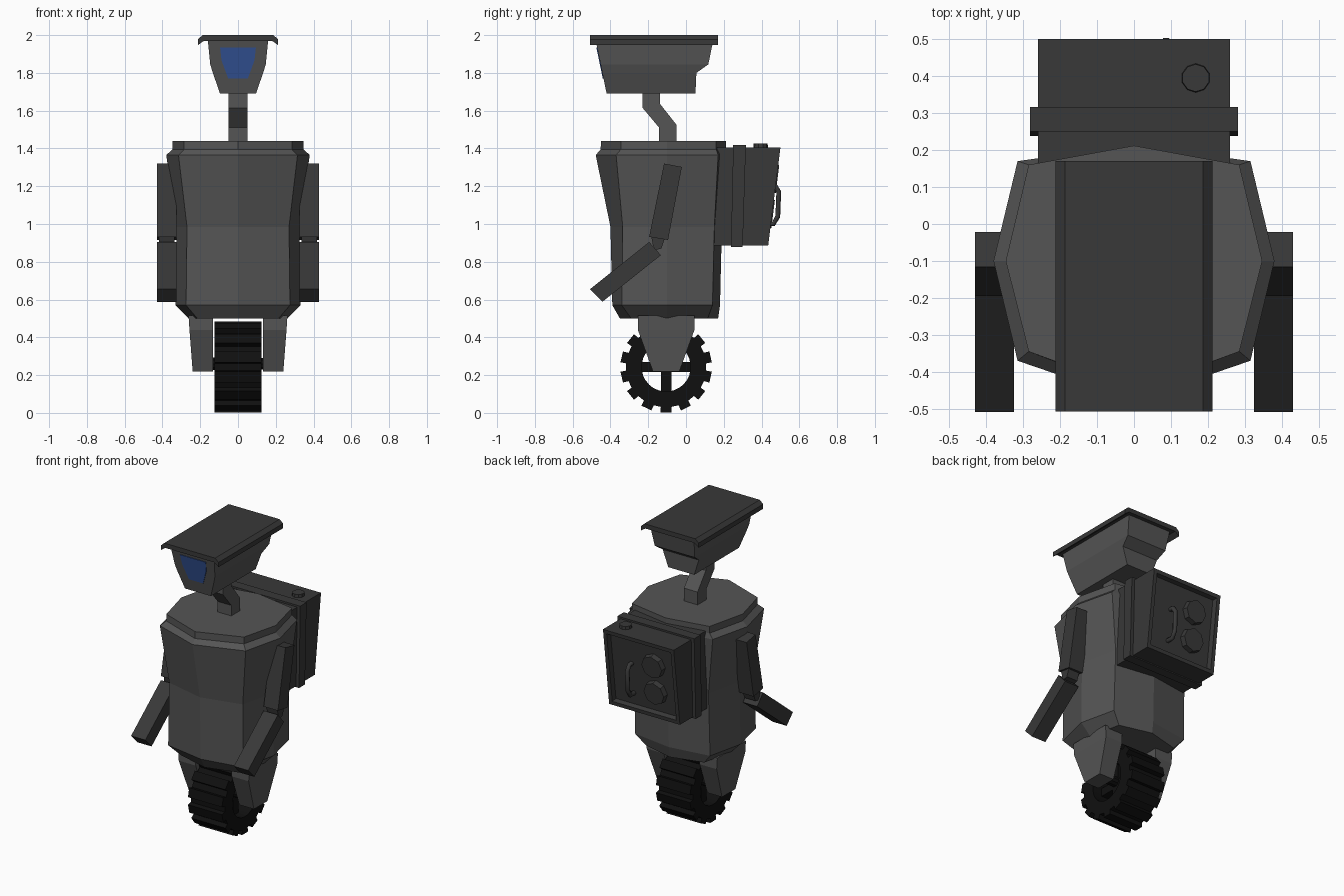
import bpy, bmesh, math

if "Cube" in bpy.data.objects:
    bpy.data.objects.remove(bpy.data.objects["Cube"])


def material(name, color):
    m = bpy.data.materials.new(name)
    m.diffuse_color = (*color, 1)
    m.use_nodes = True
    m.node_tree.nodes["Principled BSDF"].inputs["Base Color"].default_value = m.diffuse_color
    return m


GREY = material("grey", (0.09, 0.09, 0.09))
DARK = material("dark_grey", (0.04, 0.04, 0.04))
BLACK = material("black_rubber", (0.005, 0.005, 0.005))
BLUE = material("blue_glass", (0.035, 0.09, 0.32))


def finish(name, bm, mat, mirror=False):
    bmesh.ops.recalc_face_normals(bm, faces=bm.faces)
    me = bpy.data.meshes.new(name)
    bm.to_mesh(me)
    bm.free()
    me.materials.append(mat)
    ob = bpy.data.objects.new(name, me)
    bpy.context.collection.objects.link(ob)
    if mirror:
        ob.modifiers.new("mirror", "MIRROR")
    return ob


def loft_bm(rings):
    bm = bmesh.new()
    vs = [[bm.verts.new(p) for p in r] for r in rings]
    n = len(rings[0])
    for a, b in zip(vs, vs[1:]):
        for i in range(n):
            j = (i + 1) % n
            bm.faces.new((a[i], a[j], b[j], b[i]))
    bm.faces.new(vs[0])
    bm.faces.new(vs[-1])
    bmesh.ops.recalc_face_normals(bm, faces=bm.faces)
    return bm


def loft(name, rings, mat, mirror=False):
    return finish(name, loft_bm(rings), mat, mirror)


def side_rings(profile, x0, x1):
    """A (y, z) profile swept from x0 to x1."""
    return [[(x, y, z) for y, z in profile] for x in (x0, x1)]


def rect(z, x0, x1, y0, y1):
    return [(x0, y0, z), (x1, y0, z), (x1, y1, z), (x0, y1, z)]


def cylinder(name, r, depth, sides, loc, rot, mat):
    bm = bmesh.new()
    bmesh.ops.create_cone(bm, cap_ends=True, segments=sides,
                          radius1=r, radius2=r * 0.93, depth=depth)
    ob = finish(name, bm, mat)
    ob.location, ob.rotation_euler = loc, rot
    return ob


# Body: eight-sided barrel with a lipped top
def octagon(z, xs, xc, yf, ycf, ycb, yb):
    half = [(xc, ycf), (xs, -0.1), (xc, ycb)]
    pts = [(0, yf)] + half + [(0, yb)] + [(-x, y) for x, y in half[::-1]]
    return [(x, y, z) for x, y in pts]


loft("body", [
    octagon(0.50, 0.26, 0.215, -0.35, -0.29, 0.115, 0.17),
    octagon(0.57, 0.33, 0.275, -0.39, -0.34, 0.14, 0.18),
    octagon(0.985, 0.325, 0.27, -0.40, -0.335, 0.15, 0.19),
    octagon(1.365, 0.38, 0.315, -0.478, -0.37, 0.17, 0.215),
    octagon(1.395, 0.347, 0.285, -0.452, -0.345, 0.16, 0.212),
    octagon(1.44, 0.347, 0.285, -0.45, -0.345, 0.16, 0.212)], GREY)

# Neck: bent square post
loft("neck", side_rings([(-0.23, 1.70), (-0.23, 1.615), (-0.142, 1.51), (-0.142, 1.43),
                         (-0.05, 1.43), (-0.05, 1.525), (-0.137, 1.635), (-0.137, 1.70)],
                        -0.05, 0.05), GREY)

# Head: camera housing, sheet roof and window
loft("head", [rect(1.69, -0.095, 0.095, -0.42, 0.05),
              rect(1.80, -0.133, 0.133, -0.443, 0.055),
              rect(1.845, -0.147, 0.147, -0.452, 0.118),
              rect(1.975, -0.16, 0.16, -0.479, 0.145)], GREY)

roof = [(0.187, 2.0), (0.212, 1.978), (0.212, 1.947), (0.197, 1.958), (0.18, 1.97)]
roof += [(-x, z) for x, z in roof[::-1]]
loft("roof", [[(x, y, z) for x, z in roof] for y in (-0.507, 0.17)], DARK)

glass = [(0.095, 1.935), (0.087, 1.865), (0.052, 1.77)]
glass += [(-x, z) for x, z in glass[::-1]]
loft("window", [[(x, -0.42 - 0.207 * (z - 1.69) + d, z) for x, z in glass]
                for d in (-0.004, 0.01)], BLUE)

# Arms: upper arm, elbow and forearm
loft("upper_arms", side_rings([(-0.116, 1.32), (-0.022, 1.302), (-0.095, 0.915),
                               (-0.195, 0.932)], 0.325, 0.43), DARK, True)
loft("elbows", side_rings([(-0.185, 0.94), (-0.11, 0.93), (-0.13, 0.87), (-0.17, 0.86)],
                          0.337, 0.418), DARK, True)
loft("forearms", side_rings([(-0.508, 0.655), (-0.443, 0.588), (-0.133, 0.835),
                             (-0.195, 0.905)], 0.325, 0.43), DARK, True)

# Fork legs beside the wheel
loft("fork_legs", [rect(0.22, 0.132, 0.24, -0.175, -0.035),
                   rect(0.44, 0.132, 0.257, -0.255, 0.045),
                   rect(0.515, 0.132, 0.262, -0.255, 0.045)], GREY, True)

# Wheel: toothed ring tyre, spokes and axle
CY, CZ = -0.105, 0.243
TEETH, HOLE = 14, 0.13
bm = bmesh.new()
loops = []
for i in range(TEETH):
    for off, r in ((-0.3, 0.213), (-0.27, 0.243), (0.27, 0.243), (0.3, 0.213)):
        a = -math.pi / 2 + (i + off) * math.tau / TEETH
        c, s = math.cos(a), math.sin(a)
        loops.append([bm.verts.new((x, CY + q * c, CZ + q * s))
                      for x, q in ((-0.125, r), (0.125, r), (0.125, HOLE), (-0.125, HOLE))])
for a, b in zip(loops, loops[1:] + loops[:1]):
    for k in range(4):
        m = (k + 1) % 4
        bm.faces.new((a[k], a[m], b[m], b[k]))
finish("tyre", bm, BLACK)

loft("spoke_upright", [rect(z, -0.06, 0.06, CY - 0.027, CY + 0.027)
                       for z in (CZ - 0.14, CZ + 0.14)], BLACK)
loft("spoke_level", [rect(z, -0.06, 0.06, CY - 0.14, CY + 0.14)
                     for z in (CZ - 0.027, CZ + 0.027)], BLACK)
cylinder("axle", 0.035, 0.3, 10, (0, CY, 0.26), (0, math.pi / 2, 0), BLACK)

# Backpack: slanted box with a recessed rear panel
bm = loft_bm(side_rings([(0.14, 1.405), (0.50, 1.405), (0.435, 0.885), (0.14, 0.885)],
                        -0.26, 0.26))
rear = max(bm.faces, key=lambda f: f.normal.y)
bmesh.ops.inset_region(bm, faces=[rear], thickness=0.035)
bmesh.ops.inset_region(bm, faces=[rear], thickness=0.01, depth=-0.03)
finish("backpack", bm, DARK)

loft("backpack_band", side_rings([(0.25, 1.417), (0.317, 1.417), (0.30, 0.878),
                                  (0.238, 0.878)], -0.282, 0.282), DARK)
cylinder("backpack_cap", 0.04, 0.03, 10, (0.167, 0.395, 1.41), (0, 0, 0), DARK)


def panel_y(z):
    return 0.405 + 0.125 * (z - 0.885)


tilt = -math.pi / 2 - math.atan(0.125)
for label, z in (("upper", 1.24), ("lower", 1.055)):
    cylinder(label + "_knob", 0.08, 0.05, 8, (-0.085, panel_y(z) + 0.01, z),
             (tilt, 0, 0), DARK)

# Grab handle on the rear panel
cu = bpy.data.curves.new("handle", "CURVE")
cu.dimensions = "3D"
cu.bevel_depth = 0.015
cu.bevel_resolution = 1
cu.use_fill_caps = True
path = [(0.435, 1.205), (0.472, 1.203), (0.491, 1.17), (0.486, 1.04), (0.463, 1.0), (0.41, 1.0)]
sp = cu.splines.new("POLY")
sp.points.add(len(path) - 1)
for p, (y, z) in zip(sp.points, path):
    p.co = (0.087, y, z, 1)
cu.materials.append(DARK)
bpy.context.collection.objects.link(bpy.data.objects.new("handle", cu))
